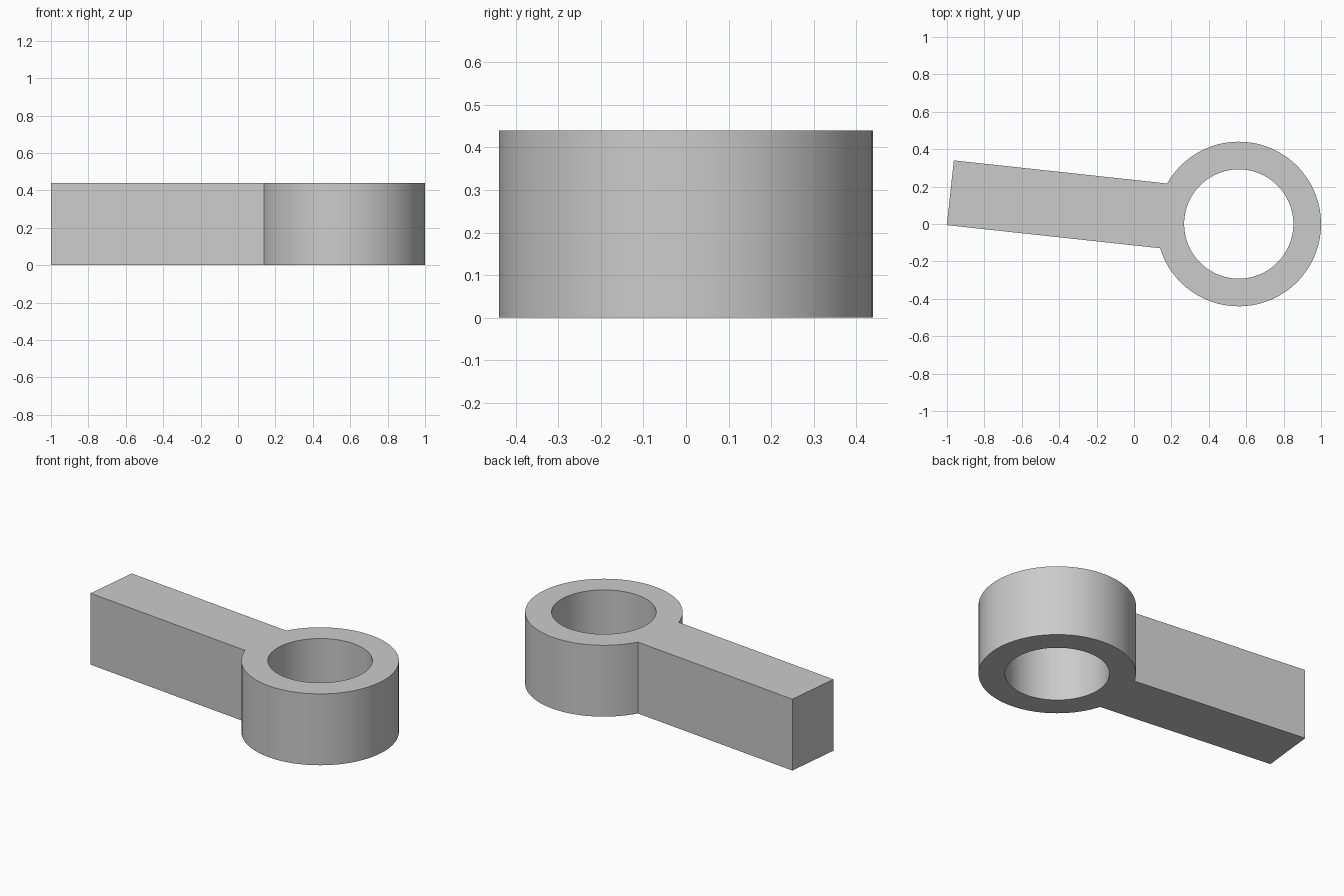
import bpy
import bmesh
from math import asin, atan2, cos, sin, pi, hypot
from mathutils import Matrix, Vector

cube = bpy.data.objects.get("Cube")
if cube:
    bpy.data.objects.remove(cube, do_unlink=True)

HEIGHT = 0.44
OUTER, INNER = 0.44, 0.292
CENTRE = Vector((0.56, 0, 0))
ARM_END = Vector((-0.982, 0.167, 0))
ARM_HALF = 0.174
RING_STEPS, JOINT_STEPS = 84, 12

# Angles around the ring, with exact breaks where the arm meets it
joint = asin(ARM_HALF / OUTER)
ring_span = 2 * (pi - joint)
angles = [-pi + joint + ring_span * i / RING_STEPS for i in range(RING_STEPS)]
angles += [pi - joint + 2 * joint * i / JOINT_STEPS for i in range(JOINT_STEPS)]

# Flat eyelet ring, with the arm pointing along local -x
bm = bmesh.new()
outer = [bm.verts.new((OUTER * cos(a), OUTER * sin(a), 0)) for a in angles]
inner = [bm.verts.new((INNER * cos(a), INNER * sin(a), 0)) for a in angles]
count = len(angles)
for i in range(count):
    j = (i + 1) % count
    bm.faces.new((inner[i], outer[i], outer[j], inner[j]))

# Flat arm, sharing the joint arc with the ring
arm_vec = ARM_END - CENTRE
length = hypot(arm_vec.x, arm_vec.y)
end_low = bm.verts.new((-length, -ARM_HALF, 0))
end_high = bm.verts.new((-length, ARM_HALF, 0))
bm.faces.new([end_low, outer[0]] + outer[:RING_STEPS - 1:-1] + [end_high])

# Raise the profile into one solid
raised = bmesh.ops.extrude_face_region(bm, geom=bm.faces[:], use_keep_orig=True)
top = [g for g in raised["geom"] if isinstance(g, bmesh.types.BMVert)]
bmesh.ops.translate(bm, verts=top, vec=(0, 0, HEIGHT))
bmesh.ops.recalc_face_normals(bm, faces=bm.faces[:])
turn = atan2(arm_vec.y, arm_vec.x) - pi
bm.transform(Matrix.Translation(CENTRE) @ Matrix.Rotation(turn, 4, "Z"))

mesh = bpy.data.meshes.new("eyelet_arm")
bm.to_mesh(mesh)
bm.free()
part = bpy.data.objects.new("eyelet_arm", mesh)
bpy.context.collection.objects.link(part)

# Plain grey material
grey = bpy.data.materials.new("light_grey")
grey.use_nodes = True
colour = (0.6, 0.6, 0.6, 1)
grey.diffuse_color = colour
grey.node_tree.nodes["Principled BSDF"].inputs["Base Color"].default_value = colour
mesh.materials.append(grey)

# Smooth round walls, sharp rims and joints
bpy.ops.object.select_all(action="DESELECT")
part.select_set(True)
bpy.context.view_layer.objects.active = part
bpy.ops.object.shade_smooth_by_angle(angle=pi / 6)
